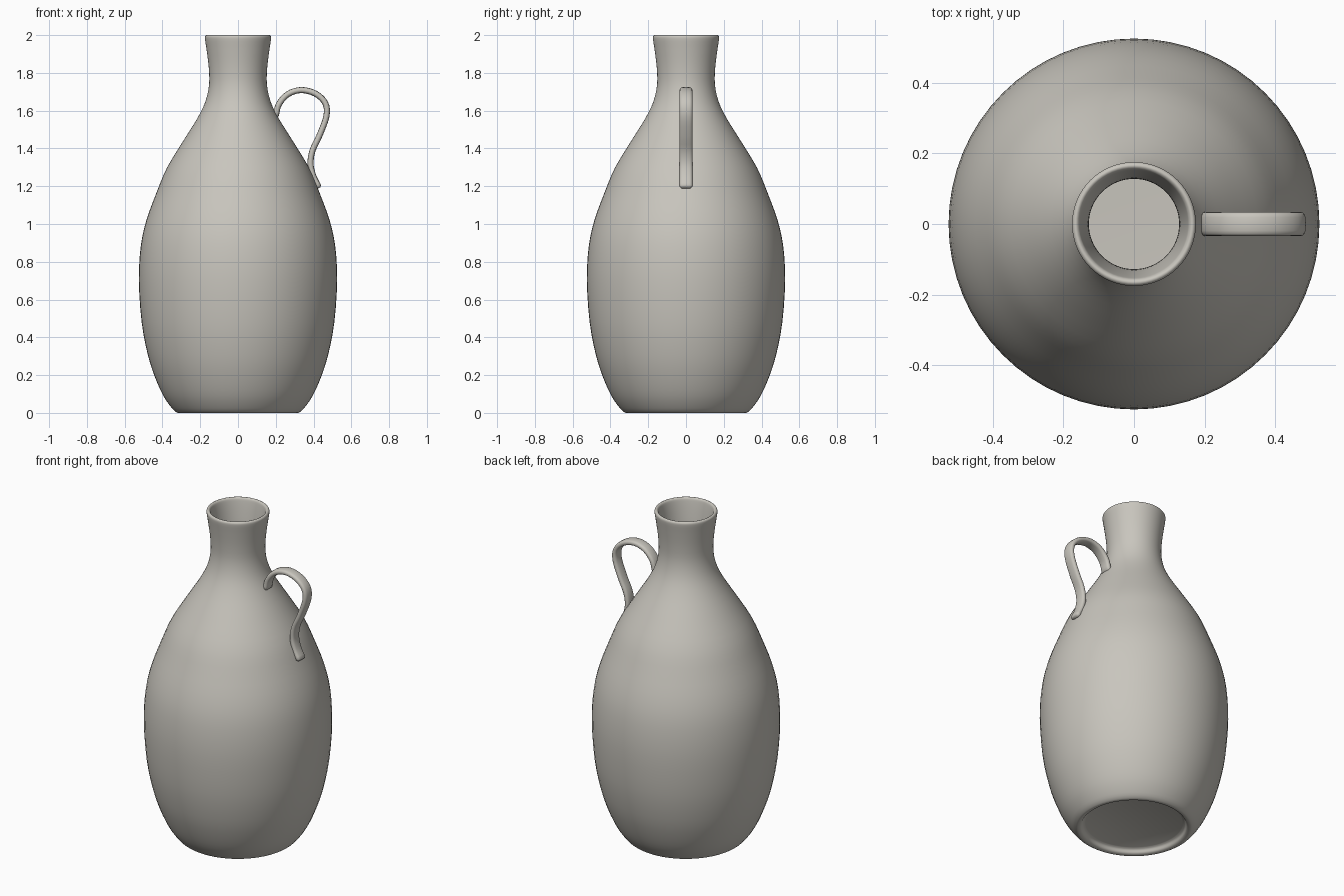
import bpy, bmesh, math
from mathutils import Vector

cube = bpy.data.objects.get("Cube")
if cube:
    bpy.data.objects.remove(cube, do_unlink=True)

clay = bpy.data.materials.new("warm_grey_clay")
colour = (0.58, 0.56, 0.51, 1)
clay.diffuse_color = colour
clay.use_nodes = True
clay.node_tree.nodes["Principled BSDF"].inputs["Base Color"].default_value = colour


def smooth_path(points, steps):
    """Catmull-Rom curve through 2D points."""
    p = [Vector(q) for q in points]
    p = [2 * p[0] - p[1]] + p + [2 * p[-1] - p[-2]]
    out = []
    for a, b, c, d in zip(p, p[1:], p[2:], p[3:]):
        for i in range(steps):
            t = i / steps
            out.append(0.5 * (2 * b + (c - a) * t + (2 * a - 5 * b + 4 * c - d) * t ** 2
                              + (3 * b - a - 3 * c + d) * t ** 3))
    return out + [p[-2]]


def skin(name, rings, angle):
    """Join closed rings of points into a capped, smooth-shaded surface."""
    bm = bmesh.new()
    loops = [[bm.verts.new(co) for co in ring] for ring in rings]
    n = len(loops[0])
    for a, b in zip(loops, loops[1:]):
        for i in range(n):
            j = (i + 1) % n
            bm.faces.new((a[i], a[j], b[j], b[i]))
    bm.faces.new(loops[0][::-1])
    bm.faces.new(loops[-1])
    bmesh.ops.recalc_face_normals(bm, faces=bm.faces)
    mesh = bpy.data.meshes.new(name)
    bm.to_mesh(mesh)
    bm.free()
    mesh.materials.append(clay)
    obj = bpy.data.objects.new(name, mesh)
    bpy.context.collection.objects.link(obj)
    bpy.ops.object.select_all(action="DESELECT")
    obj.select_set(True)
    bpy.context.view_layer.objects.active = obj
    bpy.ops.object.shade_smooth_by_angle(angle=math.radians(angle))
    return obj


# Bottle body: recessed foot, outer wall, rolled rim, inner wall and floor
foot = [(0.27, 0.03), (0.285, 0.022), (0.295, 0.006), (0.31, 0)]
outer = [(0.325, 0.003), (0.35, 0.025), (0.395, 0.09), (0.44, 0.19), (0.478, 0.31),
         (0.51, 0.48), (0.525, 0.7), (0.515, 0.88), (0.485, 1.02), (0.43, 1.17),
         (0.375, 1.3), (0.29, 1.44), (0.215, 1.56), (0.172, 1.65), (0.153, 1.74),
         (0.155, 1.83), (0.166, 1.92), (0.175, 1.98)]
rim = [(0.173, 1.995), (0.165, 2), (0.157, 1.995), (0.152, 1.98)]
wall = 0.024
inner = [(r - wall, z) for r, z in reversed(outer[2:-1])]
floor = [(0.33, 0.055), (0.3, 0.05)]

profile = smooth_path(foot + outer + rim + inner + floor, 3)
sides = 64
skin("bottle_body", [[(r * math.cos(math.tau * k / sides), r * math.sin(math.tau * k / sides), z)
                      for k in range(sides)] for r, z in profile], 50)

# Strap handle: a rounded flat section swept along a curved path
path = smooth_path([(0.2, 1.575), (0.217, 1.635), (0.265, 1.688), (0.335, 1.709), (0.41, 1.69),
                    (0.462, 1.64), (0.468, 1.57), (0.432, 1.47), (0.395, 1.39),
                    (0.384, 1.32), (0.398, 1.255), (0.425, 1.2)], 4)
half_width, half_thick, section = 0.034, 0.016, 16
last = len(path) - 1
rings = []


def handle_ring(centre, tangent, scale):
    normal = Vector((-tangent.y, tangent.x))
    ring = []
    for k in range(section):
        c, s = math.cos(math.tau * k / section), math.sin(math.tau * k / section)
        across = math.copysign(abs(c) ** 0.6, c) * (half_width - half_thick * (1 - scale))
        out = math.copysign(abs(s) ** 0.8, s) * half_thick * scale
        q = centre + normal * out
        ring.append((q.x, across, q.y))
    return ring


for i, point in enumerate(path):
    tangent = (path[min(i + 1, last)] - path[max(i - 1, 0)]).normalized()
    if i == 0:
        rings.append(handle_ring(point - tangent * 0.01, tangent, 0.5))
    rings.append(handle_ring(point, tangent, 1))
    if i == last:
        rings.append(handle_ring(point + tangent * 0.01, tangent, 0.5))
skin("handle", rings, 60)
